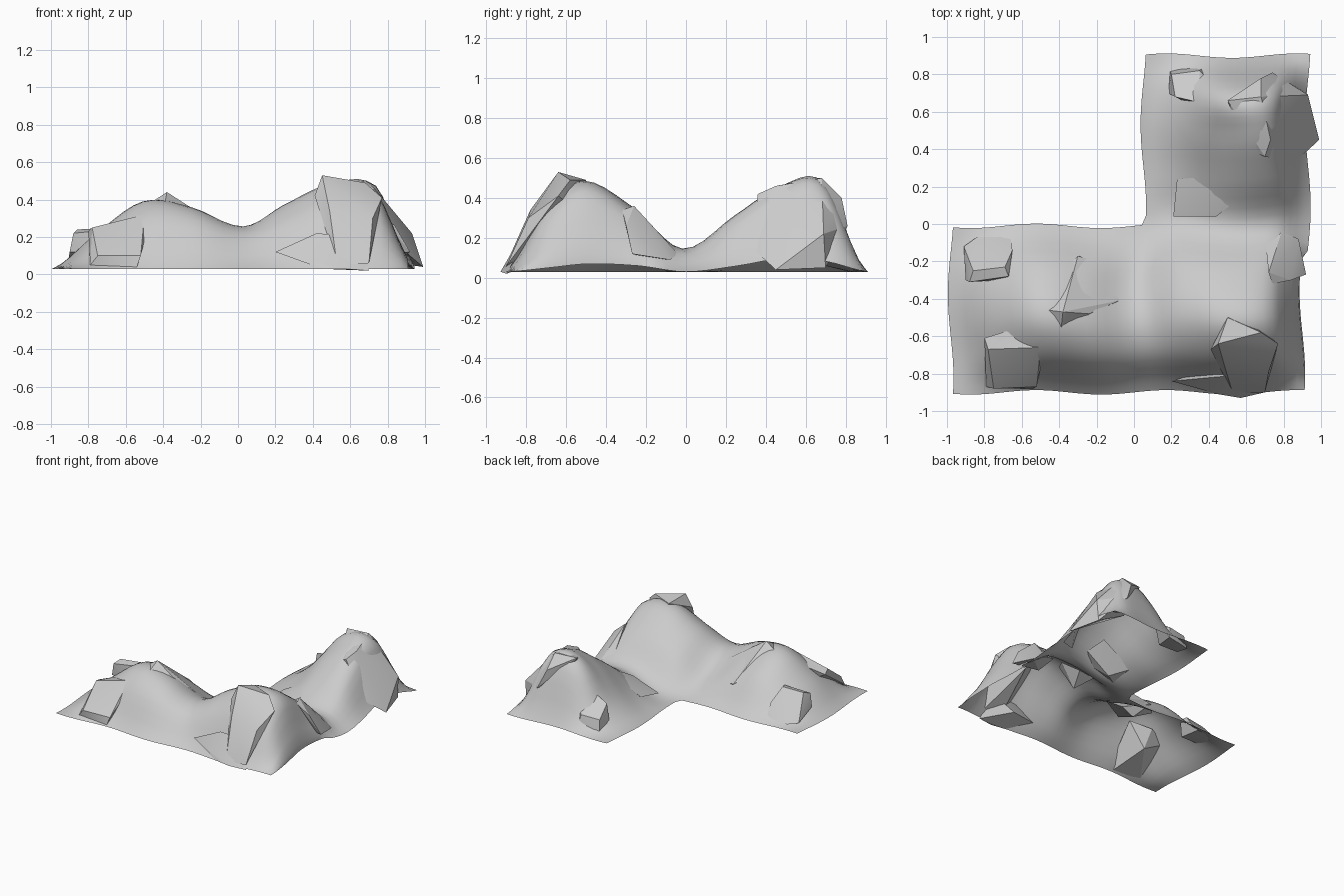
import bpy, bmesh, math

# Coarse height map of the L-shaped ground (rows run front to back)
XS = [-.98, -.75, -.5, -.25, .03, .25, .5, .75, .93]
YS = [-.9, -.7, -.5, -.25, -.01, .25, .5, .7, .9]
E = .03
H = [[E] * 9,
     [E, .17, .30, .29, .22, .29, .36, .32, .05],
     [E, .22, .39, .36, .25, .37, .48, .43, .07],
     [E, .16, .27, .24, .13, .27, .35, .30, .06],
     [E, E, E, E, E, .07, .14, .13, E],
     [E, E, E, E, E, .11, .27, .30, .06],
     [E, E, E, E, E, .16, .40, .45, .10],
     [E, E, E, E, E, .14, .44, .43, .08],
     [E] * 9]
SUB = 5


def spline(v, t):
    """Catmull-Rom through evenly indexed values."""
    i = min(int(t), len(v) - 2)
    f = t - i
    a, b, c, d = (v[max(0, min(len(v) - 1, i + k))] for k in (-1, 0, 1, 2))
    return b + .5 * f * (c - a + f * (2*a - 5*b + 4*c - d + f * (3*(b - c) + d - a)))


def make_object(name, bm, angle):
    me = bpy.data.meshes.new(name)
    bm.to_mesh(me)
    bm.free()
    ob = bpy.data.objects.new(name, me)
    bpy.context.collection.objects.link(ob)
    bpy.ops.object.select_all(action='DESELECT')
    ob.select_set(True)
    bpy.context.view_layer.objects.active = ob
    bpy.ops.object.shade_smooth_by_angle(angle=math.radians(angle))
    return ob


def lerp(v, t):
    i = min(int(t), len(v) - 2)
    return v[i] + (v[i + 1] - v[i]) * (t - i)


# Rolling ground: open sheet with a wavy border
bm = bmesh.new()
n = 8 * SUB
grid = {}
for j in range(n + 1):
    for i in range(n + 1):
        if i < 4 * SUB and j > 4 * SUB:
            continue
        u, v = i / SUB, j / SUB
        z = max(E, spline([spline(row, u) for row in H], v))
        x, y = lerp(XS, u), lerp(YS, v)
        x += .015 * math.sin(7 * y + 1) + (-.03 if i == n and y < -.2 else 0)
        y += .012 * math.sin(9 * x)
        if i == 4 * SUB and j > 4 * SUB:
            x += .02
        grid[i, j] = bm.verts.new((x, y, z))
for j in range(n):
    for i in range(n):
        ks = [(i, j), (i + 1, j), (i + 1, j + 1), (i, j + 1)]
        if all(k in grid for k in ks) and not (i < 4 * SUB and j >= 4 * SUB):
            bm.faces.new([grid[k] for k in ks])
make_object("ground", bm, 50)


def rock(name, pts):
    """Faceted boulder: convex hull of a few corner points."""
    bm = bmesh.new()
    for p in pts:
        bm.verts.new(p)
    res = bmesh.ops.convex_hull(bm, input=bm.verts)
    junk = [g for g in res["geom_interior"] if isinstance(g, bmesh.types.BMVert)]
    if junk:
        bmesh.ops.delete(bm, geom=junk, context='VERTS')
    bmesh.ops.recalc_face_normals(bm, faces=bm.faces)
    return make_object(name, bm, 20)


# Boulders set into the slopes
rock("rock_front_left", [
    (-.79, -.87, .05), (-.54, -.88, .04), (-.75, -.88, .10), (-.52, -.87, .10),
    (-.80, -.61, .23), (-.64, -.56, .28), (-.47, -.61, .31), (-.78, -.67, .25),
    (-.50, -.66, .32), (-.6, -.6, .12)])
rock("rock_left", [
    (-.90, -.30, .12), (-.91, -.12, .06), (-.84, -.07, .05), (-.66, -.07, .06),
    (-.65, -.14, .15), (-.67, -.28, .24), (-.86, -.25, .24), (-.69, -.23, .25),
    (-.88, -.31, .22), (-.7, -.30, .12)])
rock("rock_left_hill_top", [
    (-.38, -.47, .44), (-.55, -.45, .33), (-.30, -.17, .19), (-.24, -.48, .35),
    (-.40, -.65, .33), (-.09, -.24, .12), (-.08, -.41, .24), (-.2, -.25, .08)])
rock("rock_front_right_peak", [
    (.45, -.64, .53), (.68, -.58, .49), (.41, -.67, .42), (.77, -.64, .41),
    (.49, -.78, .34), (.72, -.79, .30), (.70, -.90, .06), (.53, -.91, .05),
    (.50, -.50, .49), (.6, -.5, .30)])
rock("rock_front_base", [
    (.20, -.84, .12), (.45, -.91, .03), (.57, -.93, .03), (.70, -.90, .02),
    (.66, -.80, .20), (.42, -.82, .22), (.5, -.75, .08)])
rock("rock_right_middle", [
    (.72, -.26, .36), (.70, -.07, .15), (.79, -.04, .12), (.88, -.08, .09),
    (.92, -.27, .12), (.84, -.30, .26), (.74, -.32, .34), (.73, -.20, .10)])
rock("rock_centre", [
    (.20, -.42, .33), (.22, -.19, .22), (.36, -.18, .23), (.42, -.31, .33),
    (.34, -.44, .38), (.30, -.32, .16)])
rock("rock_inner_corner", [
    (.21, .04, .06), (.23, .24, .10), (.50, .26, .24), (.54, .12, .19),
    (.44, .04, .14), (.35, .13, .05)])
rock("rock_back_left", [
    (.18, .70, .06), (.19, .82, .03), (.26, .84, .03), (.37, .84, .05),
    (.39, .78, .16), (.35, .65, .26), (.22, .68, .22), (.20, .80, .14),
    (.35, .82, .15), (.3, .64, .10)])
rock("rock_back_hill", [
    (.50, .66, .50), (.68, .68, .50), (.68, .78, .40), (.74, .81, .26),
    (.70, .36, .42), (.73, .45, .46), (.93, .69, .22), (.99, .45, .04),
    (.86, .33, .15), (.92, .70, .05), (.60, .40, .38), (.60, .60, .25)])
rock("rock_right_edge", [
    (.70, .18, .22), (.74, .30, .30), (.90, .28, .06), (.86, .36, .15), (.75, .2, .1)])
